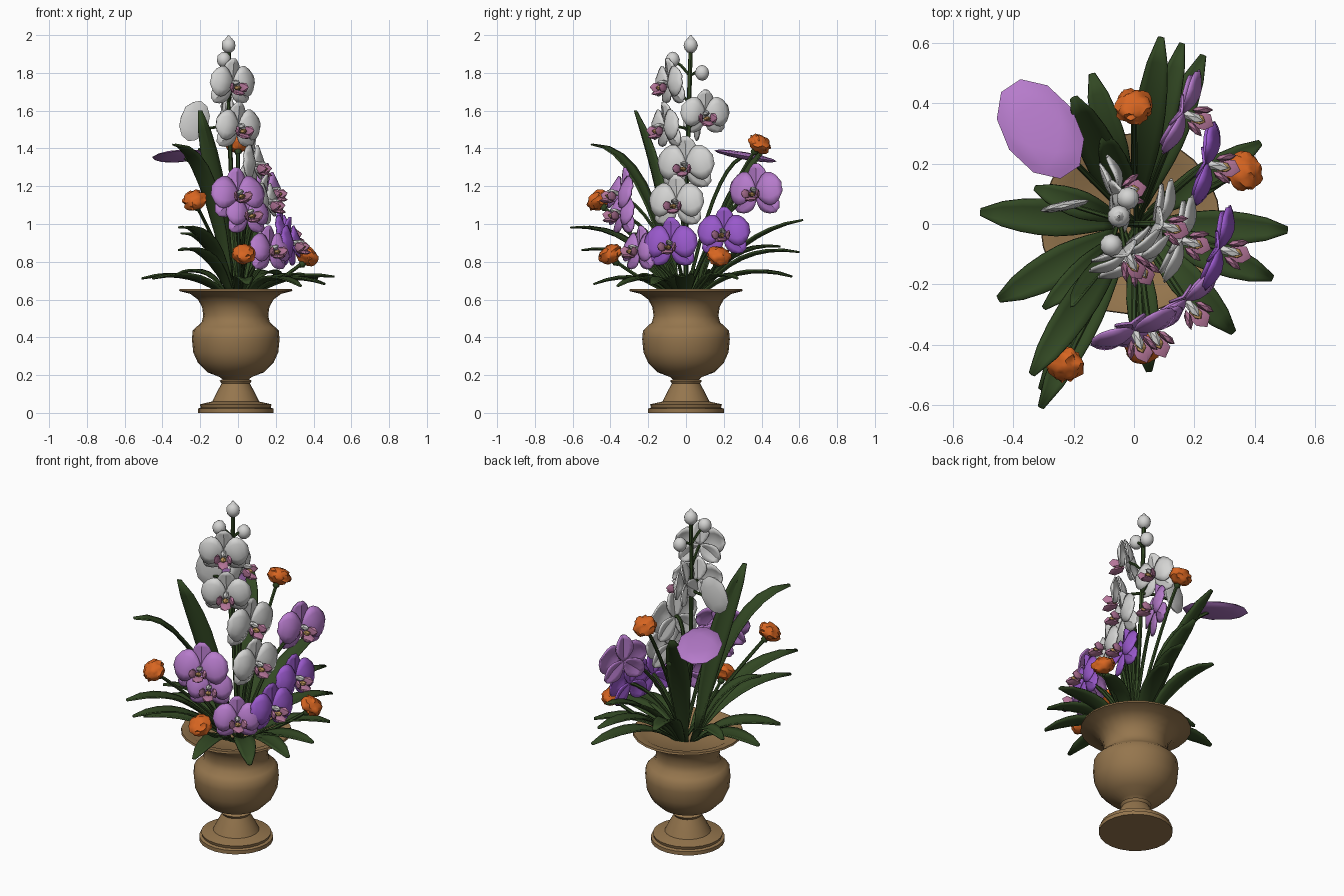
import bpy, bmesh, math, random
from mathutils import Vector as V, Matrix

if "Cube" in bpy.data.objects:
    bpy.data.objects.remove(bpy.data.objects["Cube"])

random.seed(4)

def material(name, rgb):
    m = bpy.data.materials.new(name)
    m.diffuse_color = (*rgb, 1)
    m.use_nodes = True
    m.node_tree.nodes["Principled BSDF"].inputs["Base Color"].default_value = m.diffuse_color
    return m

CLAY = material("clay brown", (0.30, 0.18, 0.075))
LEAF = material("leaf green", (0.032, 0.065, 0.017))
WHITE = material("petal white", (0.66, 0.66, 0.65))
LILAC = material("petal lilac", (0.47, 0.20, 0.60))
VIOLET = material("petal violet", (0.32, 0.10, 0.60))
ORANGE = material("blossom orange", (0.68, 0.13, 0.015))
PINK = material("lip pink", (0.46, 0.18, 0.32))
GOLD = material("throat gold", (0.50, 0.29, 0.10))

def finish(name, bm, mats, angle=35, thick=0):
    me = bpy.data.meshes.new(name)
    bm.to_mesh(me)
    bm.free()
    for m in mats:
        me.materials.append(m)
    ob = bpy.data.objects.new(name, me)
    bpy.context.collection.objects.link(ob)
    bpy.ops.object.select_all(action='DESELECT')
    ob.select_set(True)
    bpy.context.view_layer.objects.active = ob
    bpy.ops.object.shade_smooth_by_angle(angle=math.radians(angle))
    if thick:
        sol = ob.modifiers.new("thickness", 'SOLIDIFY')
        sol.thickness = thick
        sol.offset = 0
    return ob

def sheet(bm, path, side, widths, nrm, fold, mat=0):
    """Folded blade along a path: five points across each row."""
    rows = [[bm.verts.new(p + side * (w * t) + nrm * (fold * w * abs(t)))
             for t in (-1, -.55, 0, .55, 1)] for p, w in zip(path, widths)]
    for a, b in zip(rows, rows[1:]):
        for i in range(4):
            bm.faces.new((b[i], b[i + 1], a[i + 1], a[i])).material_index = mat

def bezier(a, b, c, n):
    return [a * (1 - s) ** 2 + b * (2 * s * (1 - s)) + c * s * s
            for s in (i / n for i in range(n + 1))]

def tube(bm, path, r, mat=0):
    rings = []
    for i, p in enumerate(path):
        d = (path[min(i + 1, len(path) - 1)] - path[max(i - 1, 0)]).normalized()
        q = d.to_track_quat('Z', 'Y')
        rings.append([bm.verts.new(p + q @ V((r * math.cos(k * math.pi / 3),
                      r * math.sin(k * math.pi / 3), 0))) for k in range(6)])
    for a, b in zip(rings, rings[1:]):
        for k in range(6):
            bm.faces.new((a[k], a[(k + 1) % 6], b[(k + 1) % 6], b[k])).material_index = mat

def ball(bm, matrix, mat=0, sub=2, rough=0):
    geo = bmesh.ops.create_icosphere(bm, subdivisions=sub, radius=1)
    for v in geo["verts"]:
        v.co = matrix @ (v.co * (1 + random.uniform(-rough, rough)))
    for f in {f for v in geo["verts"] for f in v.link_faces}:
        f.material_index = mat

def place(loc, size, rot=None):
    m = Matrix.Translation(loc)
    if rot:
        m = m @ rot
    return m @ Matrix.Diagonal((*size, 1))

# Urn turned from a profile, including a filled top inside the rim
profile = [(0, 0), (.2, 0), (.2, .022), (.185, .028), (.19, .045), (.17, .05), (.125, .06),
           (.1, .11), (.075, .155), (.085, .17), (.07, .178), (.085, .19), (.15, .215),
           (.2, .265), (.225, .32), (.232, .39), (.228, .435), (.208, .455), (.18, .48),
           (.172, .515), (.178, .56), (.2, .6), (.24, .63), (.3, .645), (.297, .656),
           (.25, .648), (.2, .62), (0, .61)]
bm = bmesh.new()
vs = [bm.verts.new((r, 0, z)) for r, z in profile]
es = [bm.edges.new(e) for e in zip(vs, vs[1:])]
bmesh.ops.spin(bm, geom=vs + es, axis=(0, 0, 1), cent=(0, 0, 0), steps=24, angle=math.tau)
bmesh.ops.remove_doubles(bm, verts=bm.verts, dist=.0005)
bmesh.ops.recalc_face_normals(bm, faces=bm.faces)
finish("urn", bm, [CLAY], 50).location.x = -.012

# Leaves: tip position, height of the arch, half width, twist in degrees
leaves = [(-.51, .04, .71, .76, .06, 0), (-.45, -.25, .71, .76, .06, 0),
          (.05, -.49, .68, .77, .05, 0), (.33, -.36, .67, .77, .055, 0),
          (.46, -.18, .68, .76, .055, 0), (.51, -.02, .72, .74, .055, 0),
          (.42, .27, .71, .77, .05, 0), (.23, .56, .72, .8, .05, 0), (.16, .6, .85, .9, .045, 0),
          (.09, .62, 1.02, .95, .05, 0), (-.14, .5, .88, .9, .05, 0),
          (-.31, -.61, .98, 1.0, .05, 0), (-.31, -.55, .86, .9, .045, 0),
          (-.3, -.28, .95, .95, .04, 0), (-.2, -.27, 1.6, 1.2, .055, 65),
          (-.34, -.5, 1.42, 1.4, .055, 0), (-.2, .42, 1.4, 1.1, .06, 0),
          (-.1, .3, 1.2, 1.0, .05, 0), (-.33, .12, .73, .8, .045, 0)]
shape = (.35, .5, .7, .88, 1, 1, .9, .68, .2)
for i, (x, y, z, arch, w, twist) in enumerate(leaves):
    out = V((x, y, 0)).normalized()
    side = Matrix.Rotation(math.radians(twist), 3, 'Z') @ V((-out.y, out.x, 0))
    tip = V((x, y, z))
    path = bezier(out * .06 + V((0, 0, .6)), V((x * .45, y * .45, arch)), tip, 8)
    nrm = side.cross(tip - path[0]).normalized()
    bm = bmesh.new()
    sheet(bm, path, side, [w * k for k in shape], -nrm if nrm.z < 0 else nrm, .3)
    finish(f"leaf_{i + 1}", bm, [LEAF], 35, .008)

# Orchid blossoms: three sepals, two broad petals, a lip with column and throat
def orchid(name, loc, face, R, mat):
    f = V(face).normalized()
    right = V((0, 0, 1)).cross(f).normalized()
    up = f.cross(right)
    pose = Matrix.Translation(loc) @ Matrix((right, up, f)).transposed().to_4x4()
    bm = bmesh.new()
    curve = (.12, .55, .85, 1, .95, .72, .25)

    def petal(deg, length, half, depth, bend, slope, fold):
        a = math.radians(deg)
        d = V((math.cos(a), math.sin(a), 0))
        s = V((-d.y, d.x, 0))
        path = [d * (length * k / 6) + V((0, 0, depth + slope * k / 6
                + bend * math.sin(k / 6 * math.pi))) for k in range(7)]
        sheet(bm, path, s, [half * c for c in curve], V((0, 0, 1)), fold)

    petal(90, R, R * .37, -.008, .0, .03, -.35)
    for deg in (218, 322):
        petal(deg, R, R * .38, -.008, .012, -.02, -.35)
    for deg in (12, 168):
        petal(deg, R, R * .6, .006, .028, -.005, -.25)
    bm.transform(pose)
    finish(name + "_petals", bm, [mat], 35, .009)
    # side lobes and tongue reaching forward, column and throat
    bm = bmesh.new()
    for sx in (-1, 1):
        ball(bm, place((sx * .034, -.02, .056), (.013, .028, .036),
                       Matrix.Rotation(sx * .4, 4, 'Y')), 0, 1)
    ball(bm, place((0, -.048, .062), (.035, .014, .045), Matrix.Rotation(.25, 4, 'X')), 0, 1)
    ball(bm, place((0, .006, .036), (.017, .016, .042)), 1, 1)
    ball(bm, place((0, -.022, .052), (.019, .014, .029)), 2, 1)
    bm.transform(pose)
    finish(name + "_lip", bm, [PINK, WHITE, GOLD], 30)

whites = [((-.03, -.09, 1.74), (.5, -.85, .05), .135), ((0, -.11, 1.51), (.5, -.85, .05), .135),
          ((-.06, .1, 1.58), (.92, .2, 0), .13), ((.08, 0, 1.31), (.95, -.3, .05), .155),
          ((.15, -.05, 1.11), (.93, -.3, .1), .15)]
purples = [((.0, -.35, 1.15), (.35, -.9, .3), .15, LILAC),
           ((.05, -.34, 1.05), (.45, -.85, .25), .125, LILAC),
           ((.17, -.25, .86), (.6, -.75, .25), .13, LILAC),
           ((.28, -.08, .89), (.93, -.28, .15), .145, VIOLET),
           ((.24, .2, .95), (.93, -.2, .2), .14, VIOLET),
           ((.16, .37, 1.17), (.88, -.38, .15), .15, LILAC)]
for i, (p, f, r) in enumerate(whites):
    orchid(f"white_orchid_{i + 1}", p, f, r, WHITE)
for i, (p, f, r, m) in enumerate(purples):
    orchid(f"purple_orchid_{i + 1}", p, f, r, m)

# Loose single petals at the back left
bm = bmesh.new()
ball(bm, place((-.31, .315, 1.36), (.185, .125, .02),
               Matrix.Rotation(math.radians(-10), 4, 'X')
               @ Matrix.Rotation(math.radians(-56), 4, 'Z')))
finish("loose_lilac_petal", bm, [LILAC])
bm = bmesh.new()
ball(bm, place((-.23, .06, 1.545), (.08, .016, .112),
               Matrix.Rotation(.2, 4, 'Z') @ Matrix.Rotation(.3, 4, 'Y')))
finish("loose_white_petal", bm, [WHITE])

# Buds on top of the white spike
buds = [(-.05, .025, 1.945), (-.075, -.07, 1.87), (-.02, .085, 1.8)]
bm = bmesh.new()
for p in buds:
    ball(bm, place(p, (.038, .038, .042)), 0, 2)
bmesh.ops.create_cone(bm, segments=8, radius1=.033, radius2=.003, depth=.04,
                      matrix=Matrix.Translation((-.05, .025, 1.98)))
finish("orchid_buds", bm, [WHITE], 50)

# Orchid spikes and short flower stalks
bm = bmesh.new()
base = V((.01, 0, .6))
spike = bezier(base, V((-.05, 0, 1.2)), V((-.05, .025, 1.93)), 10)
tube(bm, spike, .012)
for p in buds[1:] + [w[0] for w in whites[:3]] + [(-.2, .06, 1.5)]:
    p = V(p)
    near = min(spike, key=lambda q: abs(q.z - p.z + .06))
    tube(bm, [near, (near + p) / 2 + V((0, 0, .01)), p], .008)
tube(bm, bezier(base, V((-.02, 0, 1.4)), V(whites[3][0]), 8), .011)
tube(bm, bezier(base, V((.05, 0, 1.1)), V(whites[4][0]), 8), .011)
for p in [q[0] for q in purples] + [(-.28, .29, 1.35)]:
    p = V(p)
    tube(bm, bezier(base, V((p.x * .5, p.y * .5, p.z * .95)), p, 8), .01)
finish("orchid_stems", bm, [LEAF])

# Ruffled orange blossoms on their own stems
for i, p in enumerate([(0, .39, 1.425), (.365, .175, .83), (-.23, -.465, 1.125), (.03, -.40, .84)]):
    p = V(p)
    lean = V((p.x, p.y, .6)).normalized()
    rot = lean.to_track_quat('Z', 'Y').to_matrix().to_4x4()
    bm = bmesh.new()
    ball(bm, place(p, (.062, .062, .045), rot), 0, 3, .15)
    ball(bm, place(p - lean * .045, (.022, .022, .03), rot), 1, 1)
    tube(bm, bezier(base, V((p.x * .5, p.y * .5, p.z * .8)), p - lean * .04, 8), .01, 1)
    finish(f"orange_blossom_{i + 1}", bm, [ORANGE, LEAF], 50)
